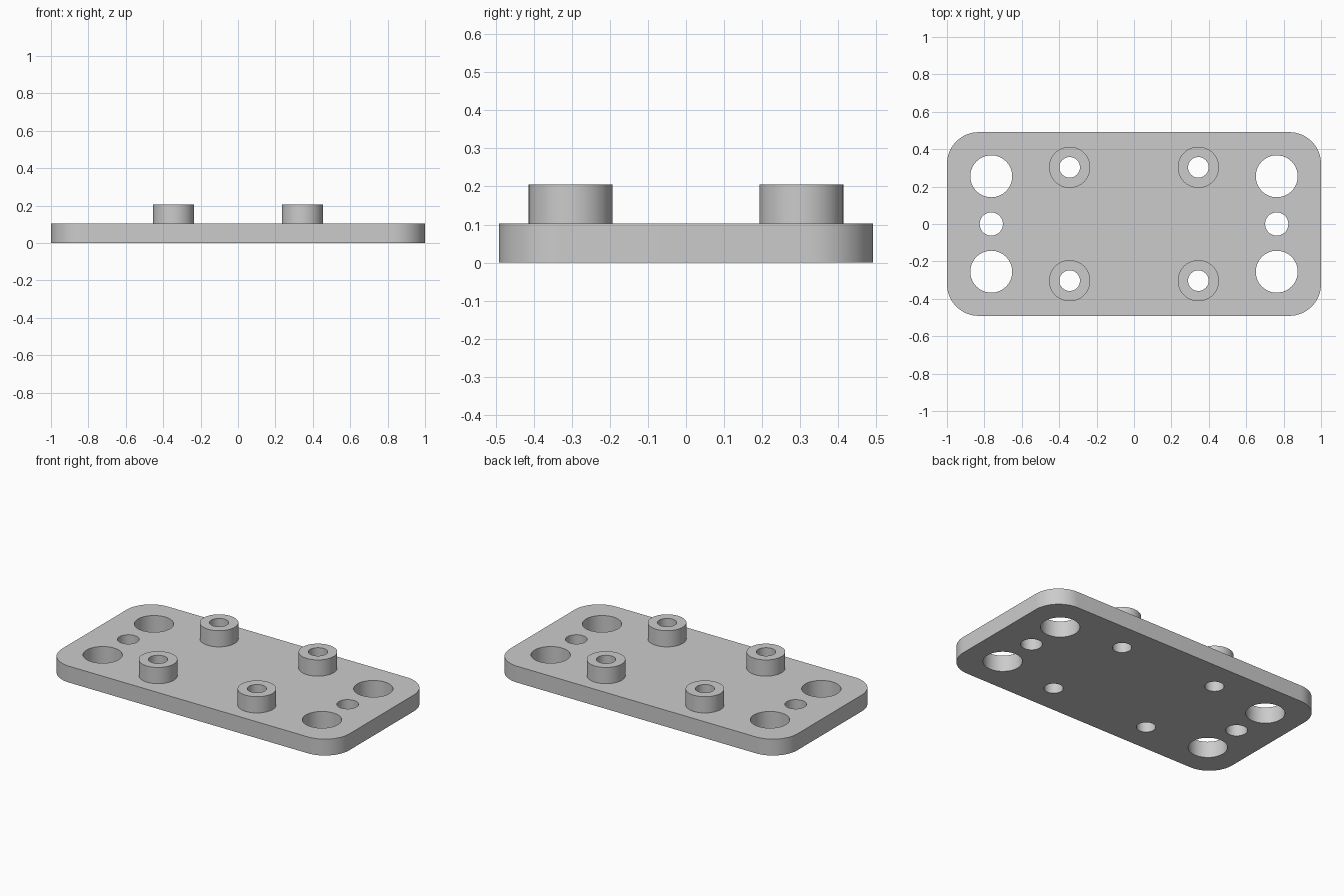
import bpy, bmesh
from math import cos, sin, pi

default = bpy.data.objects.get("Cube")
if default:
    bpy.data.objects.remove(default, do_unlink=True)

PLATE_TOP, BOSS_TOP = 0.103, 0.205
HALF_X, HALF_Y, CORNER = 1.0, 0.491, 0.17
BOSS_X, BOSS_Y, BOSS_R, BORE_R = 0.344, 0.303, 0.11, 0.055
END_X, BIG_Y, BIG_R, SMALL_R = 0.763, 0.255, 0.112, 0.062

grey = bpy.data.materials.new("plain grey")
grey.use_nodes = True
grey.diffuse_color = (0.6, 0.6, 0.6, 1)
grey.node_tree.nodes["Principled BSDF"].inputs["Base Color"].default_value = grey.diffuse_color


def circle(x, y, r, n=64):
    return [(x + r * cos(2 * pi * i / n), y + r * sin(2 * pi * i / n)) for i in range(n)]


def rounded_rectangle(hx, hy, r, n=16):
    points = []
    for q, (sx, sy) in enumerate([(1, 1), (-1, 1), (-1, -1), (1, -1)]):
        for i in range(n + 1):
            a = (q + i / n) * pi / 2
            points.append((sx * (hx - r) + r * cos(a), sy * (hy - r) + r * sin(a)))
    return points


def extrude_profile(name, loops, z0, z1):
    """Solid from an outer outline followed by hole outlines."""
    curve = bpy.data.curves.new(name + " profile", "CURVE")
    curve.dimensions, curve.fill_mode = "2D", "BOTH"
    curve.extrude = (z1 - z0) / 2
    for loop in loops:
        spline = curve.splines.new("POLY")
        spline.points.add(len(loop) - 1)
        for point, (x, y) in zip(spline.points, loop):
            point.co = (x, y, 0, 1)
        spline.use_cyclic_u = True
    helper = bpy.data.objects.new(name + " profile", curve)
    mesh = bpy.data.meshes.new_from_object(helper)
    bpy.data.objects.remove(helper)
    bpy.data.curves.remove(curve)

    # Weld the caps to the walls
    bm = bmesh.new()
    bm.from_mesh(mesh)
    bmesh.ops.translate(bm, vec=(0, 0, (z0 + z1) / 2), verts=bm.verts)
    bmesh.ops.remove_doubles(bm, verts=bm.verts, dist=1e-5)
    bmesh.ops.recalc_face_normals(bm, faces=bm.faces)
    bm.to_mesh(mesh)
    bm.free()

    mesh.materials.clear()
    mesh.materials.append(grey)
    obj = bpy.data.objects.new(name, mesh)
    bpy.context.collection.objects.link(obj)
    bpy.ops.object.select_all(action="DESELECT")
    obj.select_set(True)
    bpy.context.view_layer.objects.active = obj
    bpy.ops.object.shade_smooth_by_angle(angle=pi / 6)
    return obj


# Base plate with mounting holes at both ends and bores under the bosses
outlines = [rounded_rectangle(HALF_X, HALF_Y, CORNER)]
for sx in (-1, 1):
    outlines.append(circle(sx * END_X, 0, SMALL_R))
    for sy in (-1, 1):
        outlines.append(circle(sx * END_X, sy * BIG_Y, BIG_R))
        outlines.append(circle(sx * BOSS_X, sy * BOSS_Y, BORE_R))
extrude_profile("base_plate", outlines, 0, PLATE_TOP)

# Four hollow bosses
for sx, side in ((-1, "right"), (1, "left")):
    for sy, end in ((-1, "front"), (1, "back")):
        x, y = sx * BOSS_X, sy * BOSS_Y
        extrude_profile(f"{end}_{side}_boss", [circle(x, y, BOSS_R), circle(x, y, BORE_R)],
                        PLATE_TOP, BOSS_TOP)
